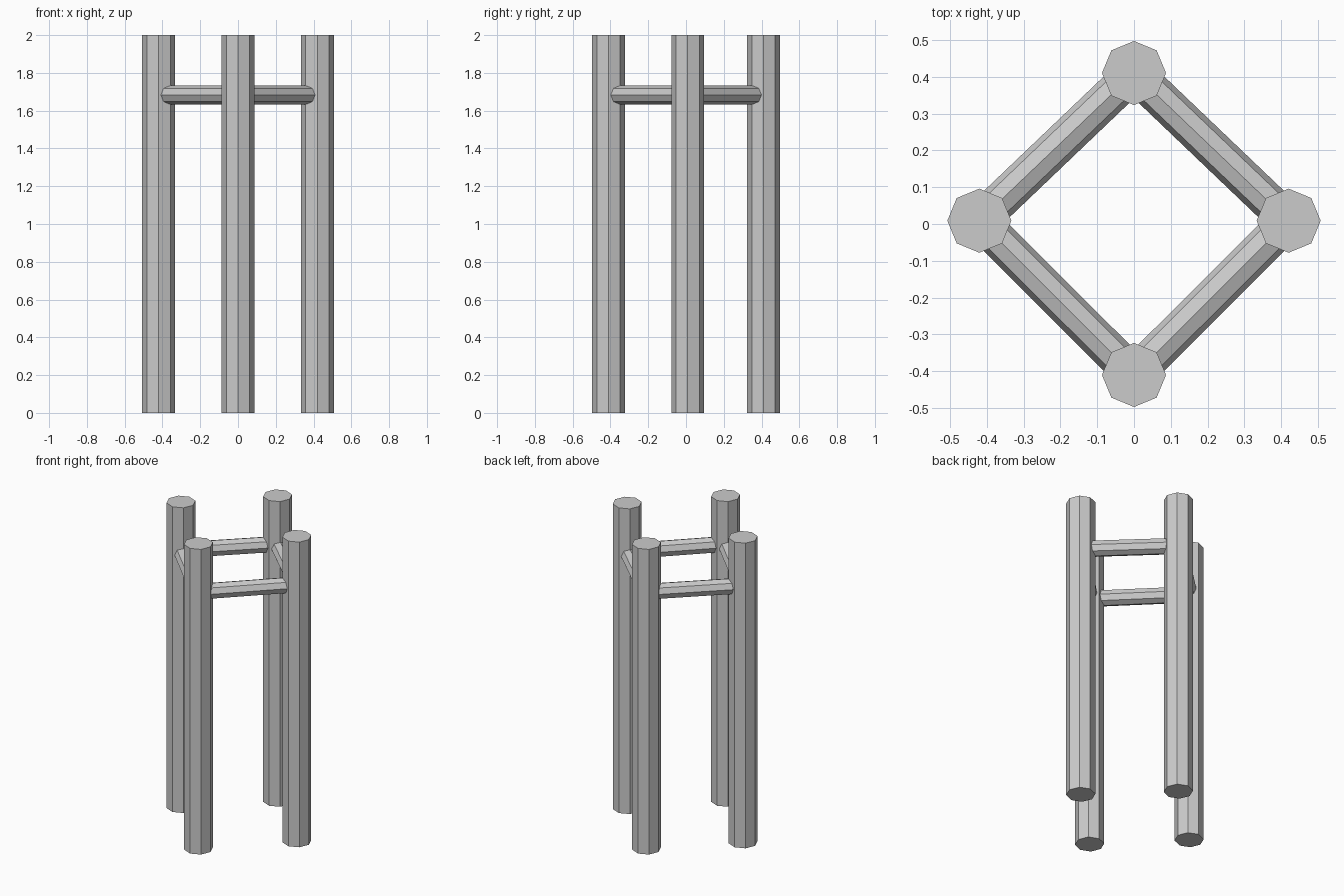
import bpy
from mathutils import Vector

if "Cube" in bpy.data.objects:
    bpy.data.objects.remove(bpy.data.objects["Cube"])


def rod(name, a, b, radius):
    """Eight-sided flat-shaded rod between two points."""
    a, b = Vector(a), Vector(b)
    d = b - a
    bpy.ops.mesh.primitive_cylinder_add(
        vertices=8, radius=radius, depth=d.length, location=(a + b) / 2,
        rotation=d.to_track_quat('Z', 'Y').to_euler())
    bpy.context.object.name = name


# Post centres, in order around the frame
posts = [("front", 0, -0.41), ("right", 0.42, 0.009),
         ("back", 0, 0.41), ("left", -0.42, 0.009)]
RAIL_Z = 1.683

for i, (name, x, y) in enumerate(posts):
    # Upright post
    rod(name + "_post", (x, y, 0), (x, y, 2), 0.087)
    # Rail to the next post
    nxt, nx, ny = posts[(i + 1) % 4]
    rod(f"{name}_{nxt}_rail", (x, y, RAIL_Z), (nx, ny, RAIL_Z), 0.05)
